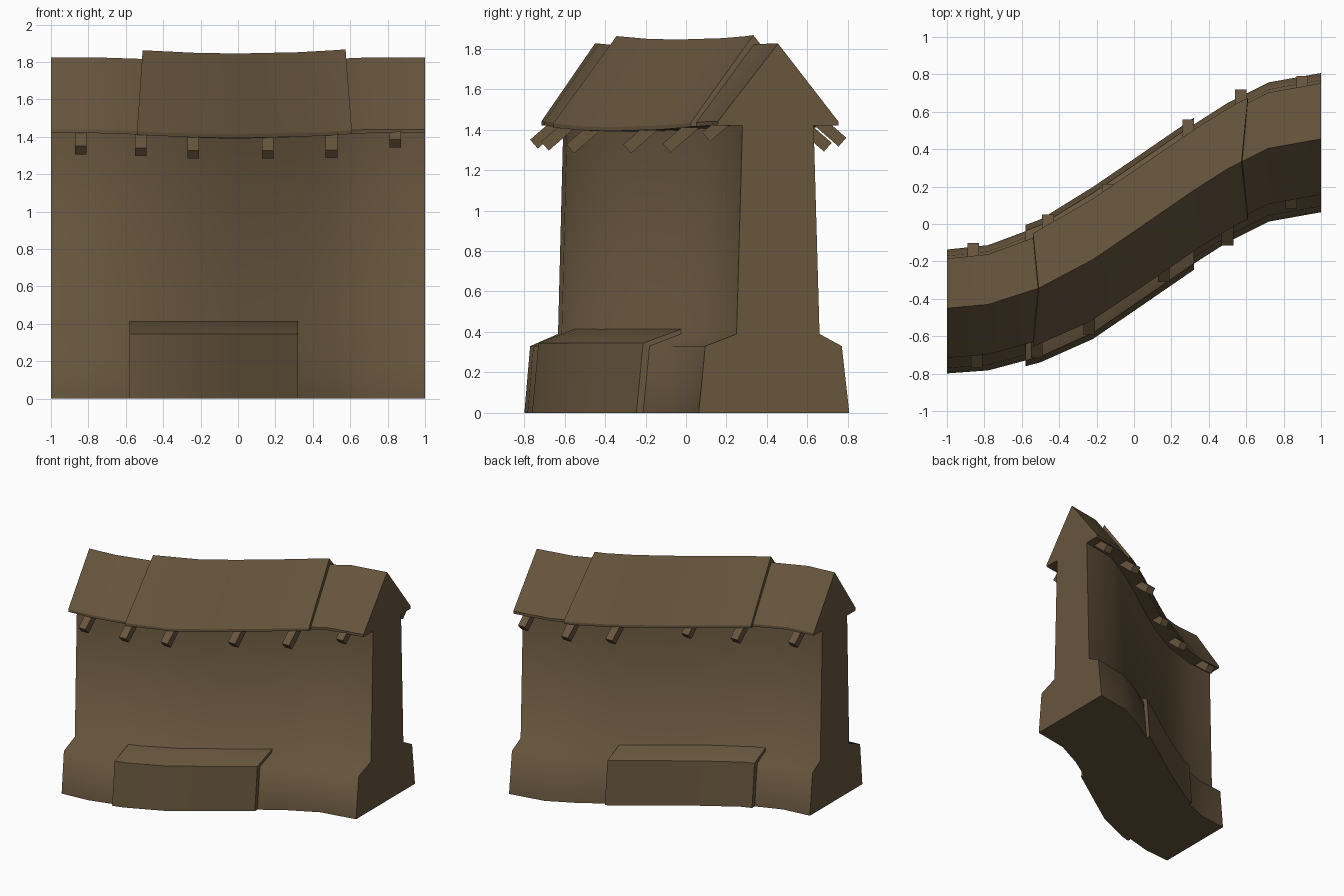
import bpy, bmesh, math
from mathutils import Vector

if "Cube" in bpy.data.objects:
    bpy.data.objects.remove(bpy.data.objects["Cube"])

brown = bpy.data.materials.new("weathered brown")
brown.diffuse_color = (0.138, 0.093, 0.048, 1)
brown.use_nodes = True
brown.node_tree.nodes["Principled BSDF"].inputs["Base Color"].default_value = brown.diffuse_color

# S-shaped path: x, centre y, width factor
PATH = [(-1, -.45, .89), (-.78, -.43, .90), (-.5, -.34, .94), (-.22, -.19, 1),
        (0, -.04, 1), (.32, .18, 1), (.5, .295, 1), (.72, .405, 1), (1, .455, 1)]


def at(x):
    """Centre y and width factor of the wall at x."""
    x = max(-1, min(1, x))
    for a, b in zip(PATH, PATH[1:]):
        if x <= b[0]:
            t = (x - a[0]) / (b[0] - a[0])
            return a[1] + t * (b[1] - a[1]), a[2] + t * (b[2] - a[2])


def finish(name, bm, angle):
    bmesh.ops.recalc_face_normals(bm, faces=bm.faces[:])
    mesh = bpy.data.meshes.new(name)
    bm.to_mesh(mesh)
    bm.free()
    mesh.materials.append(brown)
    mesh.shade_smooth()
    mesh.set_sharp_from_angle(angle=math.radians(angle))
    ob = bpy.data.objects.new(name, mesh)
    bpy.context.collection.objects.link(ob)
    return ob


def sweep(name, x0, x1, profile, angle, sag=lambda x: 0, flare=0):
    """Sweep a (y, z) profile along the path between x0 and x1."""
    xs = [x0] + [p[0] for p in PATH if x0 + .03 < p[0] < x1 - .03] + [x1]
    bm = bmesh.new()
    rings = []
    for x in xs:
        ring = []
        for y, z in profile:
            px = x * (1 + flare * abs(y))       # eaves spread a little wider
            cy, s = at(px)
            ring.append(bm.verts.new((px, cy + y * s, z + sag(x))))
        rings.append(ring)
    n = len(profile)
    for a, b in zip(rings, rings[1:]):
        for i in range(n):
            j = (i + 1) % n
            bm.faces.new((a[i], a[j], b[j], b[i]))
    bm.faces.new(rings[0])
    bm.faces.new(rings[-1])
    return finish(name, bm, angle)


# Wall with sloping plinth
sweep("wall", -1, 1, [(-.392, 0), (-.36, .33), (-.205, .39), (-.175, 1.45),
                      (.175, 1.45), (.205, .39), (.315, .33), (.352, 0)], 72)

# Raised section of the plinth, showing on both sides
sweep("plinth_block", -.58, .32, [(-.425, 0), (-.392, .345), (-.2, .415),
                                  (.2, .415), (.355, .345), (.388, 0)], 40)

# Gabled roof and the thicker cap over its middle
sweep("roof", -1, 1, [(-.298, 1.42), (-.298, 1.44), (0, 1.825),
                      (.298, 1.44), (.298, 1.42)], 30,
      sag=lambda x: -.03 * max(0, 1 - (x / .6) ** 2))
sweep("roof_cap", -.51, .575, [(-.325, 1.415), (-.325, 1.435), (0, 1.867),
                               (.325, 1.435), (.325, 1.415)], 30,
      sag=lambda x: -.022 * (1 - (x / .575) ** 2), flare=.18)


# Rafter ends poking out below the eaves: x, reach of tip, height of tip's lower edge
def rafter(x, reach, low, side):
    cy, _ = at(x)
    down = Vector((0, side * math.cos(math.radians(41)), -math.sin(math.radians(41))))
    up = Vector((0, side * math.sin(math.radians(41)), math.cos(math.radians(41))))
    tip = Vector((x, cy + side * reach, low + .045))
    bm = bmesh.new()
    corners = {}
    for dx in (-.031, .031):
        for h in (0, -.058):
            for l in (0, -.22):
                corners[dx, h, l] = tip + Vector((dx, 0, 0)) + up * h + down * l
    bmesh.ops.create_cube(bm, size=2)
    for v in bm.verts:
        v.co = corners[.031 if v.co.x > 0 else -.031,
                       0 if v.co.z > 0 else -.058,
                       0 if v.co.y > 0 else -.22]
    finish("rafter", bm, 30)


for x, reach, low in [(-.84, .335, 1.305), (-.52, .37, 1.295), (-.24, .39, 1.282),
                      (.16, .38, 1.282), (.5, .41, 1.285), (.84, .345, 1.34)]:
    rafter(x, reach, low, -1)
for x, reach, low in [(-.86, .335, 1.31), (-.46, .37, 1.295), (-.14, .35, 1.31),
                      (.29, .40, 1.282), (.57, .39, 1.29), (.9, .355, 1.315)]:
    rafter(x, reach, low, 1)
